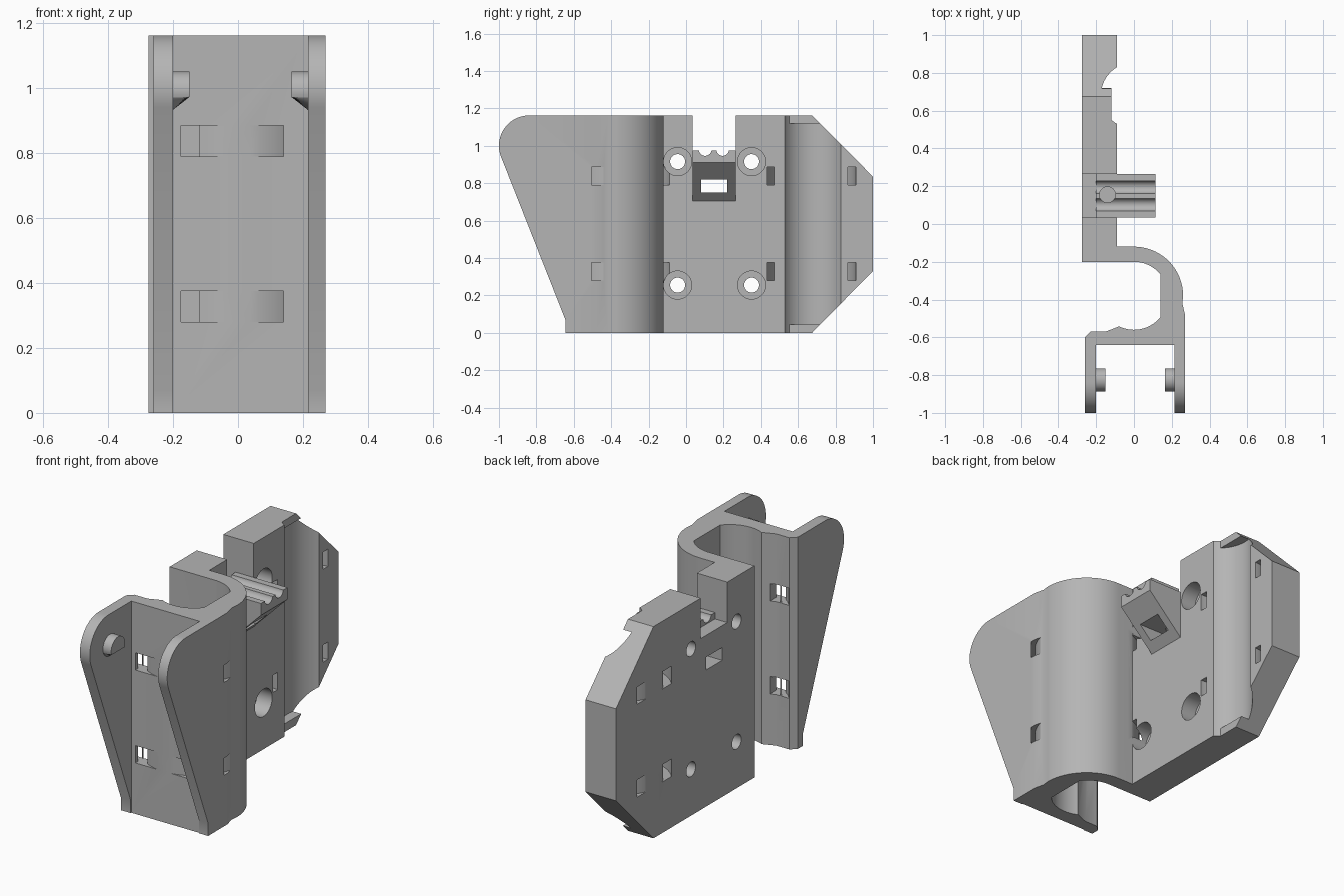
import bpy, bmesh
from math import sin, cos, radians

cube = bpy.data.objects.get("Cube")
if cube:
    bpy.data.objects.remove(cube, do_unlink=True)

grey = bpy.data.materials.new("light_grey_plastic")
grey.use_nodes = True
GREY = (0.46, 0.46, 0.46, 1)
grey.diffuse_color = GREY
grey.node_tree.nodes["Principled BSDF"].inputs["Base Color"].default_value = GREY


def arc(cx, cy, r, start, end, steps=24):
    angles = [radians(start + (end - start) * i / steps) for i in range(steps + 1)]
    return [(cx + r * cos(a), cy + r * sin(a)) for a in angles]


def circle(cx, cy, r, steps=40):
    return arc(cx, cy, r, 0, 360, steps)[:-1]


def ring(cx, cy, inner, outer, start, end):
    return arc(cx, cy, outer, start, end, 48) + arc(cx, cy, inner, end, start, 48)


def rect(u0, u1, v0, v1):
    return [(u0, v0), (u1, v0), (u1, v1), (u0, v1)]


def prism(name, points, axis, low, high):
    """Extrude a profile along an axis: z takes (x, y), x takes (y, z), y takes (x, z)."""
    place = {"z": lambda u, v, w: (u, v, w),
             "x": lambda u, v, w: (w, u, v),
             "y": lambda u, v, w: (u, w, v)}[axis]
    bm = bmesh.new()
    ends = [[bm.verts.new(place(u, v, w)) for u, v in points] for w in (low, high)]
    bm.faces.new(ends[0])
    bm.faces.new(ends[1])
    n = len(points)
    for i in range(n):
        j = (i + 1) % n
        bm.faces.new((ends[0][i], ends[0][j], ends[1][j], ends[1][i]))
    bmesh.ops.recalc_face_normals(bm, faces=bm.faces[:])
    mesh = bpy.data.meshes.new(name)
    bm.to_mesh(mesh)
    bm.free()
    mesh.materials.append(grey)
    obj = bpy.data.objects.new(name, mesh)
    bpy.context.collection.objects.link(obj)
    return obj


def combine(target, tool, operation="DIFFERENCE"):
    mod = target.modifiers.new("combine", "BOOLEAN")
    mod.operation = operation
    mod.solver = "EXACT"
    mod.object = tool
    bpy.context.view_layer.objects.active = target
    bpy.ops.object.modifier_apply(modifier=mod.name)
    bpy.data.objects.remove(tool, do_unlink=True)


# Plan profile: thick plate, C-shaped hook and two-armed fork
profile = [(-.275, -.2)]
profile += arc(0, -.38, .18, 90, 39, 12) + arc(0, -.38, .18, -39, -116, 18)
profile += [(-.15, -.57), (-.23, -.57), (-.26, -.6), (-.26, -1.1), (-.2, -1.1),
            (-.2, -.64), (.215, -.64), (.215, -1.1), (.27, -1.1), (.27, -.48), (.256, -.42)]
profile += arc(0, -.38, .26, 0, 90)
profile += [(-.09, -.12), (-.09, 1.1), (-.275, 1.1)]
body = prism("bracket_body", profile, "z", -.1, 1.3)

# Long round groove with a lip at each end
combine(body, prism("groove", circle(0, .68, .175, 64), "z", -.2, 1.4))
for low, high in ((-.1, .045), (1.12, 1.3)):
    lip = [(-.2, .553), (-.12, .553), (-.12, .72), (-.2, .72)]
    combine(body, prism("lip", lip, "z", low, high), "UNION")

# Side outline: rounded arms, sloping front, chamfered back, notch in the top
outline = [(-.645, 0), (.675, 0), (1, .33), (1, .835), (.675, 1.162),
           (.265, 1.162), (.265, .94), (.035, .94), (.035, 1.162)]
outline += arc(-.838, 1, .162, 90, 201.6) + [(-.645, .07)]
combine(body, prism("outline", outline, "x", -.5, .5), "INTERSECT")

# Sloped shelf with two cable grooves
shelf_side = [(-.2, .975), (.115, .975), (.115, .91), (-.095, .7), (-.2, .7)]
shelf = prism("shelf", shelf_side, "y", .035, .265)
for y in (.102, .195):
    combine(shelf, prism("cable_groove", circle(y, .98, .034), "x", -.3, .2))
combine(body, shelf, "UNION")
combine(body, prism("shelf_window", rect(.08, .22, .75, .82), "x", -.4, .3))
combine(body, prism("shelf_pin_hole", circle(-.14, .155, .042), "z", .78, 1.1))

# Counterbored screw holes
for y in (-.045, .35):
    for z in (.255, .915):
        combine(body, prism("screw_hole", circle(y, z, .04), "x", -.4, .0))
        combine(body, prism("counterbore", circle(y, z, .075), "x", -.18, -.06))

# Curved tie channels around the groove and the hook
for z in (.28, .79):
    top = z + .095
    combine(body, prism("plate_channel", ring(-.09, .67, .197, .238, 70, 290), "z", z, top))
    combine(body, prism("hook_channel", ring(0, -.374, .269, .301, -165, 165), "z", z, top))
    combine(body, prism("web_slot", rect(-.175, -.12, -.67, -.55), "z", z, top))

# Pegs inside the fork arms, sloped underneath
pegs = []
for name, root, tip in (("left_peg", .22, .165), ("right_peg", -.205, -.15)):
    peg = prism(name, circle(-.825, .99, .061), "x", root, tip)
    for v in peg.data.vertices:
        if abs(v.co.x - tip) < .001:
            v.co.z = max(v.co.z, .972)
    pegs.append(peg)

for obj in [body] + pegs:
    bpy.ops.object.select_all(action="DESELECT")
    obj.select_set(True)
    bpy.context.view_layer.objects.active = obj
    bpy.ops.object.shade_smooth_by_angle(angle=radians(25))
